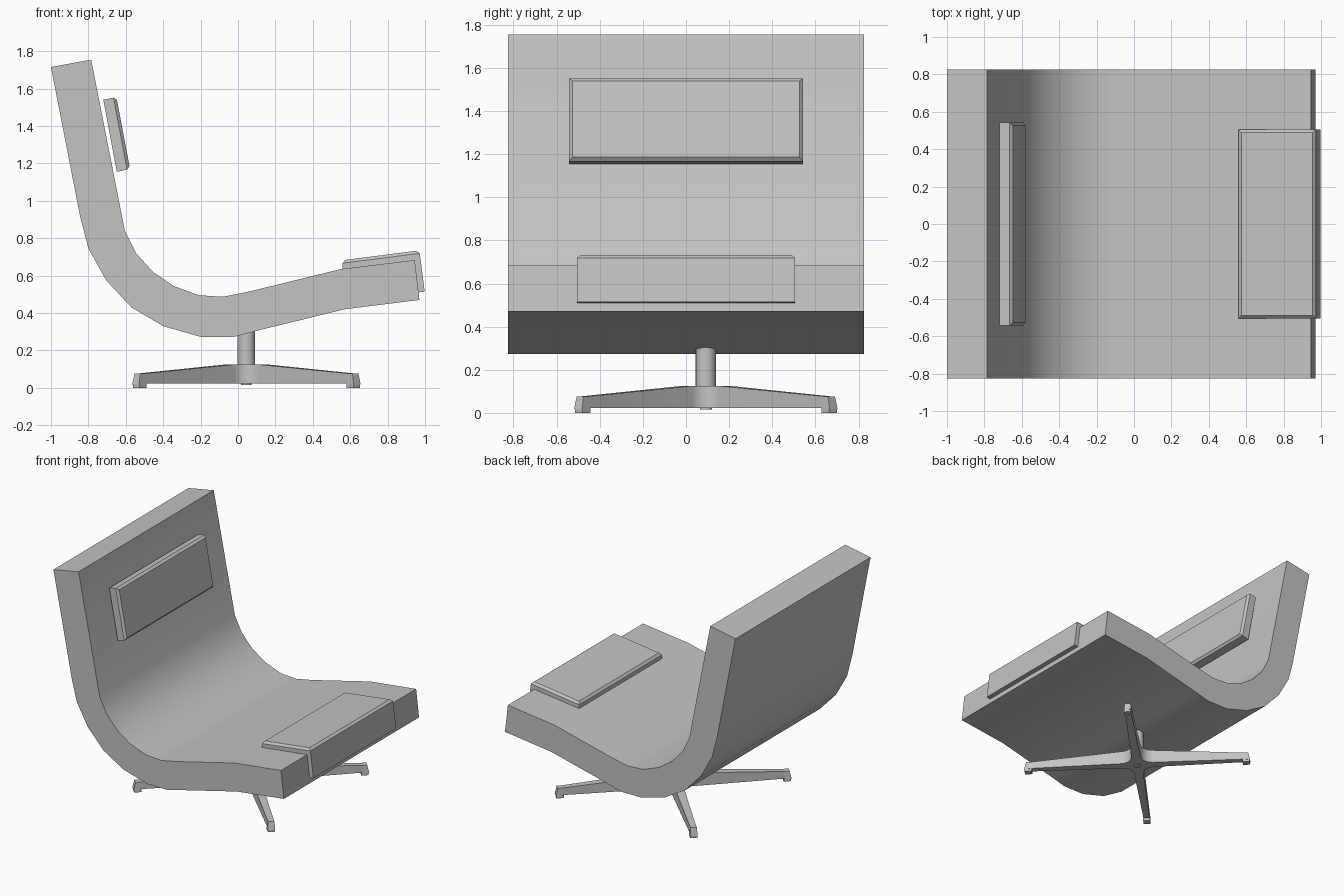
import bpy, bmesh, math
from mathutils import Matrix, Vector

cube = bpy.data.objects.get("Cube")
if cube:
    bpy.data.objects.remove(cube)

GREY = (0.55, 0.55, 0.55, 1)
mat = bpy.data.materials.new("soft grey")
mat.use_nodes = True
mat.diffuse_color = GREY
mat.node_tree.nodes["Principled BSDF"].inputs["Base Color"].default_value = GREY


def finish(name, bm, smooth=False):
    bmesh.ops.recalc_face_normals(bm, faces=bm.faces)
    mesh = bpy.data.meshes.new(name)
    bm.to_mesh(mesh)
    bm.free()
    mesh.materials.append(mat)
    obj = bpy.data.objects.new(name, mesh)
    bpy.context.collection.objects.link(obj)
    if smooth:
        bpy.ops.object.select_all(action='DESELECT')
        obj.select_set(True)
        bpy.context.view_layer.objects.active = obj
        bpy.ops.object.shade_smooth_by_angle(angle=math.radians(35))
    return obj


def slab(name, profile, half, bevel_side=None, smooth=False):
    """Extrude an x-z profile across y; chamfer the rim of one side face."""
    bm = bmesh.new()
    a, b = [[bm.verts.new((x, y, z)) for x, z in profile] for y in (-half, half)]
    n = len(profile)
    sides = [bm.faces.new((a[i], a[(i + 1) % n], b[(i + 1) % n], b[i])) for i in range(n)]
    bm.faces.new(a)
    bm.faces.new(b)
    bmesh.ops.recalc_face_normals(bm, faces=bm.faces)
    if bevel_side is not None:
        bmesh.ops.bevel(bm, geom=list(sides[bevel_side].edges), offset=0.016,
                        segments=1, affect='EDGES', clamp_overlap=True)
    return finish(name, bm, smooth)


# Continuous curved seat and backrest
slab("seat_shell", [
    (-0.785, 1.755), (-0.605, 0.84), (-0.545, 0.72), (-0.455, 0.62), (-0.345, 0.545),
    (-0.21, 0.495), (-0.08, 0.487), (0.06, 0.515), (0.55, 0.635), (0.945, 0.683),
    (0.97, 0.47), (0.57, 0.42), (0.1, 0.305), (-0.02, 0.273), (-0.2, 0.273),
    (-0.4, 0.33), (-0.57, 0.43), (-0.705, 0.575), (-0.8, 0.745), (-0.845, 0.92),
    (-1.0, 1.715)], 0.825, smooth=True)

# Head cushion, chamfered on its front face
slab("head_cushion", [(-0.72, 1.54), (-0.65, 1.555), (-0.577, 1.17), (-0.648, 1.155)],
     0.543, bevel_side=1)

# Seat cushion folding over the front edge, chamfered on top
slab("seat_cushion", [(0.56, 0.636), (0.558, 0.682), (0.97, 0.735), (0.998, 0.515),
                      (0.965, 0.51), (0.945, 0.683)], 0.505, bevel_side=1)

# Four-armed star base with filleted hub
CENTRE = Matrix.Translation((0.045, 0.092, 0))
HUB, TIP = 0.13, 0.82
W, R, TIP_W, STEPS = 0.034, 0.09, 0.022, 6
bm = bmesh.new()
hub_loop, arms = [], []
for k in range(4):
    turn = Matrix.Rotation(math.radians(45 + 90 * k), 4, 'Z')
    c = W + R
    arc = []
    for s in range(STEPS + 1):
        t = math.radians(270 - 90 * s / STEPS)
        p = Vector((c + R * math.cos(t), c + R * math.sin(t), 0.022))
        arc.append(bm.verts.new(turn @ p))
    tips = [bm.verts.new(turn @ Vector((TIP, v, 0.022))) for v in (-TIP_W, TIP_W)]
    hub_loop += arc
    arms.append((tips, arc))
bm.faces.new(hub_loop)
for k in range(4):
    tips, arc = arms[k]
    bm.faces.new((arms[k - 1][1][-1], tips[0], tips[1], arc[0]))
ext = bmesh.ops.extrude_face_region(bm, geom=bm.faces[:], use_keep_orig=True)
for v in [g for g in ext["geom"] if isinstance(g, bmesh.types.BMVert)]:
    r = v.co.xy.length
    v.co.z = 0.125 - 0.05 * max(0, (r - HUB) / (TIP - HUB))
bm.transform(CENTRE)
finish("star_base", bm, smooth=True)


def tapered_block(bm, low, high, z0, z1, turn):
    """Block between two rectangles given as (inner, outer, half width)."""
    rings = []
    for (u0, u1, w), z in ((low, z0), (high, z1)):
        rings.append([bm.verts.new(turn @ Vector((u, v, z)))
                      for u, v in ((u0, -w), (u1, -w), (u1, w), (u0, w))])
    a, b = rings
    bm.faces.new(a)
    bm.faces.new(b)
    for i in range(4):
        j = (i + 1) % 4
        bm.faces.new((a[i], a[j], b[j], b[i]))


# Flared arm ends with foot pads
for k, label in enumerate(("back_left", "back_right", "front_right", "front_left")):
    bm = bmesh.new()
    turn = CENTRE @ Matrix.Rotation(math.radians(45 + 90 * k), 4, 'Z')
    tapered_block(bm, (0.79, 0.838, 0.026), (0.79, 0.824, 0.0225), 0.018, 0.077, turn)
    tapered_block(bm, (0.782, 0.834, 0.025), (0.782, 0.834, 0.025), 0.0, 0.022, turn)
    finish("foot_" + label, bm)

# Central post
bm = bmesh.new()
bmesh.ops.create_cone(bm, cap_ends=True, segments=24, radius1=0.047, radius2=0.047, depth=0.2,
                      matrix=CENTRE @ Matrix.Translation((0, 0, 0.21)))
finish("post", bm, smooth=True)

# Small cap under the hub
bm = bmesh.new()
bmesh.ops.create_cone(bm, cap_ends=True, segments=12, radius1=0.028, radius2=0.028, depth=0.008,
                      matrix=CENTRE @ Matrix.Translation((0, 0, 0.02)))
finish("hub_cap", bm)
